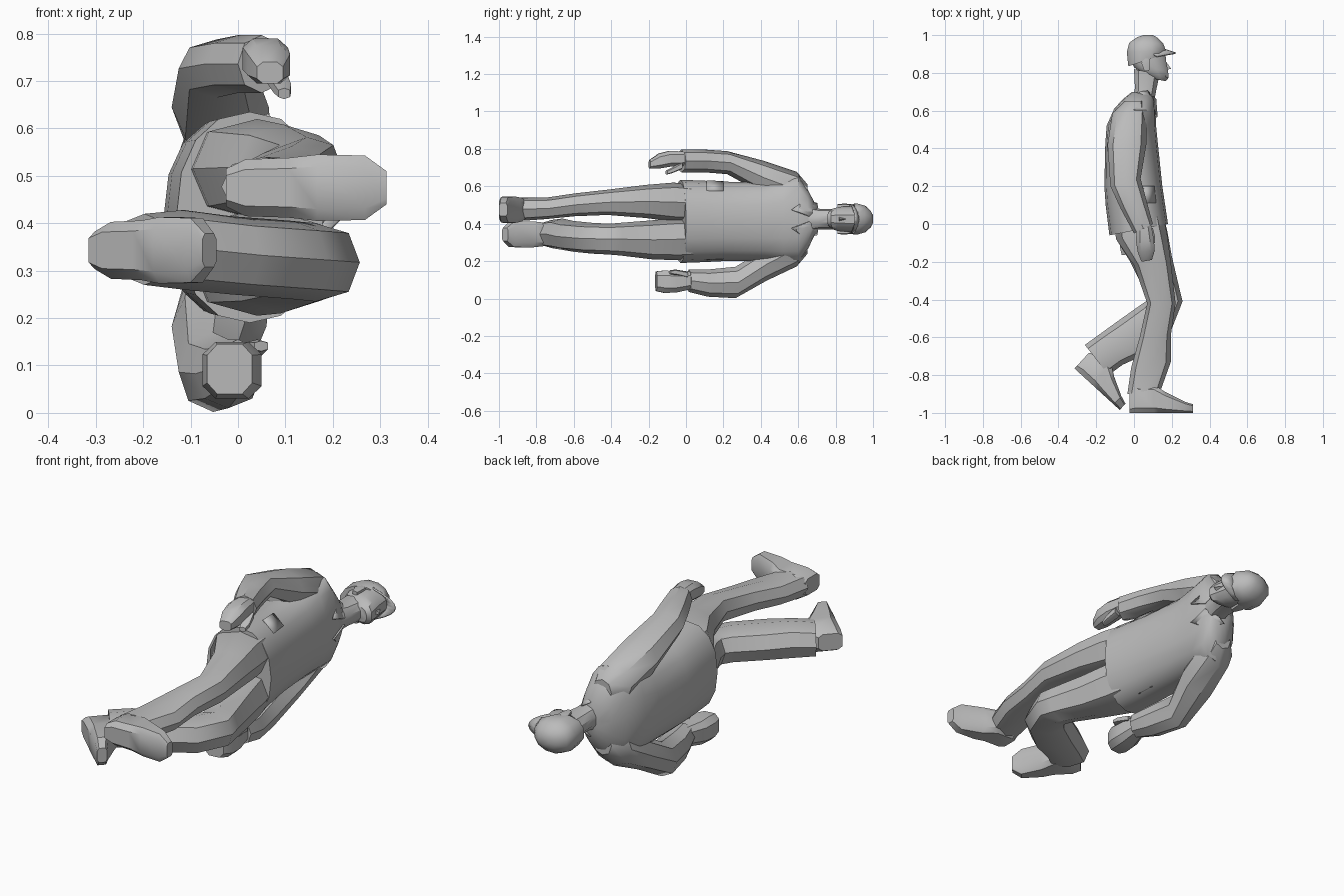
import bpy, bmesh, math
from mathutils import Vector

cube = bpy.data.objects.get("Cube")
if cube:
    bpy.data.objects.remove(cube, do_unlink=True)

grey = bpy.data.materials.new("plain grey")
grey.use_nodes = True
COL = (0.5, 0.5, 0.5, 1)
grey.diffuse_color = COL
grey.node_tree.nodes["Principled BSDF"].inputs["Base Color"].default_value = COL


def finish(name, bm, angle=35):
    bmesh.ops.recalc_face_normals(bm, faces=bm.faces[:])
    me = bpy.data.meshes.new(name)
    bm.to_mesh(me)
    bm.free()
    me.materials.append(grey)
    ob = bpy.data.objects.new(name, me)
    bpy.context.collection.objects.link(ob)
    bpy.ops.object.select_all(action='DESELECT')
    ob.select_set(True)
    bpy.context.view_layer.objects.active = ob
    bpy.ops.object.shade_smooth_by_angle(angle=math.radians(angle))
    return ob


def loft(name, rings, n=8, p=3.0, angle=35, phase=0.5):
    """Each ring: back point (x, y), front point (x, y), low z, high z.
    Phase 0 puts ridges on the middle of each side, 0.5 puts flats there."""
    bm = bmesh.new()
    angs = [(i + phase) * 2 * math.pi / n for i in range(n)]
    f = lambda c: math.copysign(abs(c) ** (2 / p), c)
    prof = [(f(math.cos(a)), f(math.sin(a))) for a in angs]
    mu = max(u for u, v in prof)
    mv = max(v for u, v in prof)
    loops = []
    for xa, ya, xb, yb, za, zb in rings:
        mid = Vector(((xa + xb) / 2, (ya + yb) / 2, (za + zb) / 2))
        du = Vector(((xb - xa) / 2, (yb - ya) / 2, 0))
        dv = Vector((0, 0, (zb - za) / 2))
        loops.append([bm.verts.new(mid + du * (u / mu) + dv * (v / mv)) for u, v in prof])
    for a, b in zip(loops, loops[1:]):
        for i in range(n):
            j = (i + 1) % n
            bm.faces.new((a[i], a[j], b[j], b[i]))
    bm.faces.new(loops[0])
    bm.faces.new(loops[-1])
    return finish(name, bm, angle)


def plate(name, pts, thick=0.008):
    bm = bmesh.new()
    bm.faces.new([bm.verts.new(q) for q in pts])
    ob = finish(name, bm)
    m = ob.modifiers.new("thickness", 'SOLIDIFY')
    m.thickness = thick
    m.offset = 0
    return ob


# Jacket body
loft("jacket", [
    (-.13, -.06, .18, 0, .19, .635), (-.15, .10, .165, .10, .195, .63),
    (-.157, .2, .15, .2, .2, .625), (-.152, .42, .127, .42, .2, .62),
    (-.145, .52, .117, .52, .19, .65), (-.105, .61, .115, .60, .19, .66),
    (-.06, .66, .11, .65, .27, .575), (-.01, .70, .10, .68, .345, .505)],
    n=16, p=2.25, angle=45, phase=0)

# Jacket sleeves, upper arms merging with the back
loft("right_sleeve", [
    (-.05, .65, .05, .65, .50, .61), (-.115, .585, .07, .60, .48, .677),
    (-.14, .42, .065, .42, .555, .735), (-.125, .2, .035, .24, .665, .788),
    (-.07, .08, .07, .11, .675, .797), (0, -.05, .10, 0, .675, .797)], p=2.1, phase=0)
loft("left_sleeve", [
    (-.05, .65, .05, .65, .24, .35), (-.115, .585, .07, .60, .172, .37),
    (-.14, .43, .06, .43, .095, .27), (-.125, .25, .02, .28, .002, .17),
    (-.09, .1, .05, .13, .01, .155), (-.05, 0, .05, .03, .035, .155)], p=2.1, phase=0)

# Hands and thumbs
loft("right_hand", [
    (.015, -.02, .09, 0, .71, .785), (.01, -.09, .105, -.08, .705, .79),
    (.02, -.15, .11, -.14, .695, .775), (.04, -.2, .095, -.19, .695, .74)])
loft("right_thumb", [
    (.06, -.03, .10, -.02, .69, .73), (.075, -.08, .112, -.07, .67, .70),
    (.085, -.11, .11, -.10, .662, .685)], n=6)
loft("left_hand", [
    (-.045, .03, .035, .03, .05, .145), (-.07, -.06, .05, -.05, .032, .145),
    (-.075, -.12, .05, -.11, .03, .15), (-.065, -.165, .03, -.155, .04, .145)])
loft("left_thumb", [
    (0, 0, .045, .01, .11, .145), (.02, -.06, .06, -.05, .125, .155),
    (.035, -.09, .063, -.08, .13, .152)], n=6)

# Trouser legs
loft("right_leg", [
    (-.11, .04, .155, .04, .41, .61), (-.095, -.08, .175, -.05, .41, .62),
    (.0, -.22, .195, -.20, .43, .608), (.07, -.42, .22, -.42, .447, .582),
    (.03, -.6, .195, -.59, .44, .562), (-.015, -.76, .195, -.73, .425, .54),
    (-.035, -.90, .145, -.87, .415, .54)], p=2.4, phase=0)
loft("left_leg", [
    (-.11, .04, .155, .04, .21, .43), (-.095, -.08, .175, -.03, .205, .43),
    (-.02, -.2, .20, -.17, .21, .418), (.06, -.36, .24, -.34, .23, .405),
    (.07, -.405, .257, -.41, .235, .40), (.04, -.425, .19, -.58, .24, .405),
    (-.08, -.51, .05, -.695, .25, .415), (-.17, -.575, -.06, -.745, .26, .428),
    (-.26, -.64, -.135, -.80, .27, .42)], p=2.4, phase=0)

# Shoes: length along sole, height, half width
SHOE = [(0, .11, .04), (.04, .15, .06), (.13, .15, .063), (.19, .11, .07),
        (.29, .06, .068), (.335, .045, .035)]


def shoe(name, hx, hy, tilt, zc, scale):
    d, u = (math.cos(tilt), -math.sin(tilt)), (math.sin(tilt), math.cos(tilt))
    rings = []
    for s, h, w in SHOE:
        bx, by = hx + d[0] * s * scale, hy + d[1] * s * scale
        rings.append((bx, by, bx + u[0] * h, by + u[1] * h, zc - w, zc + w))
    loft(name, rings, p=4.0)


shoe("right_shoe", -.025, -1.0, 0, .475, 1.01)
shoe("left_shoe", -.315, -.765, math.radians(42.5), .343, .97)

# Neck and head
loft("neck", [
    (-.01, .64, .105, .64, .355, .495), (.005, .72, .118, .71, .37, .48),
    (.0, .82, .135, .79, .37, .48)], n=10, p=2.2)
loft("head", [
    (.09, .772, .168, .756, .39, .46), (.04, .80, .184, .775, .37, .48),
    (.0, .83, .18, .81, .36, .49), (-.02, .87, .17, .86, .357, .493),
    (-.02, .93, .165, .92, .357, .493)], n=12, p=2.4)

# Nose
bm = bmesh.new()
a, b, c, tip = [bm.verts.new(q) for q in (
    (.163, .868, .425), (.165, .815, .407), (.165, .815, .443), (.197, .822, .425))]
for f in ((a, b, tip), (b, c, tip), (c, a, tip), (a, c, b)):
    bm.faces.new(f)
finish("nose", bm, 20)

# Ears
for side, z in (("left", .355), ("right", .495)):
    loft(side + "_ear", [
        (.055, .81, .08, .81, z - .01, z + .01), (.04, .85, .085, .85, z - .013, z + .013),
        (.045, .875, .085, .875, z - .01, z + .01)], n=6)

# Cap crown
loft("cap_crown", [
    (-.03, .835, .15, .895, .347, .503), (-.038, .91, .168, .92, .342, .508),
    (-.025, .96, .155, .955, .354, .496), (.015, .988, .125, .986, .38, .47),
    (.05, 1.0, .10, 1.0, .405, .445)], n=12, p=2.2, angle=40)

# Cap brim
bm = bmesh.new()
rows = []
for i in range(-4, 5):
    s = i / 4
    z = .425 + .076 * s
    rows.append([bm.verts.new((.155 - .06 * s * s, .93 - .025 * s * s, z)),
                 bm.verts.new((.222 - .10 * s * s, .908 - .02 * s * s, z))])
for r, q in zip(rows, rows[1:]):
    bm.faces.new((r[0], r[1], q[1], q[0]))
brim = finish("cap_brim", bm)
brim.modifiers.new("thickness", 'SOLIDIFY').thickness = .008

# Collar flaps and pocket flaps on both sides of the front
for side, k in (("left", -1), ("right", 1)):
    z = lambda w: .425 + k * w
    plate(side + "_collar", [(.115, .66, z(.015)), (.122, .565, z(.05)),
                             (.10, .62, z(.088)), (.03, .70, z(.085)), (.07, .705, z(.06))])
    w = .012 if k < 0 else 0
    plate(side + "_pocket_flap", [(.115, .11, z(.15 + w)), (.06, .11, z(.204 + w)),
                                  (.05, .2, z(.2 + w)), (.105, .2, z(.15 + w))])
